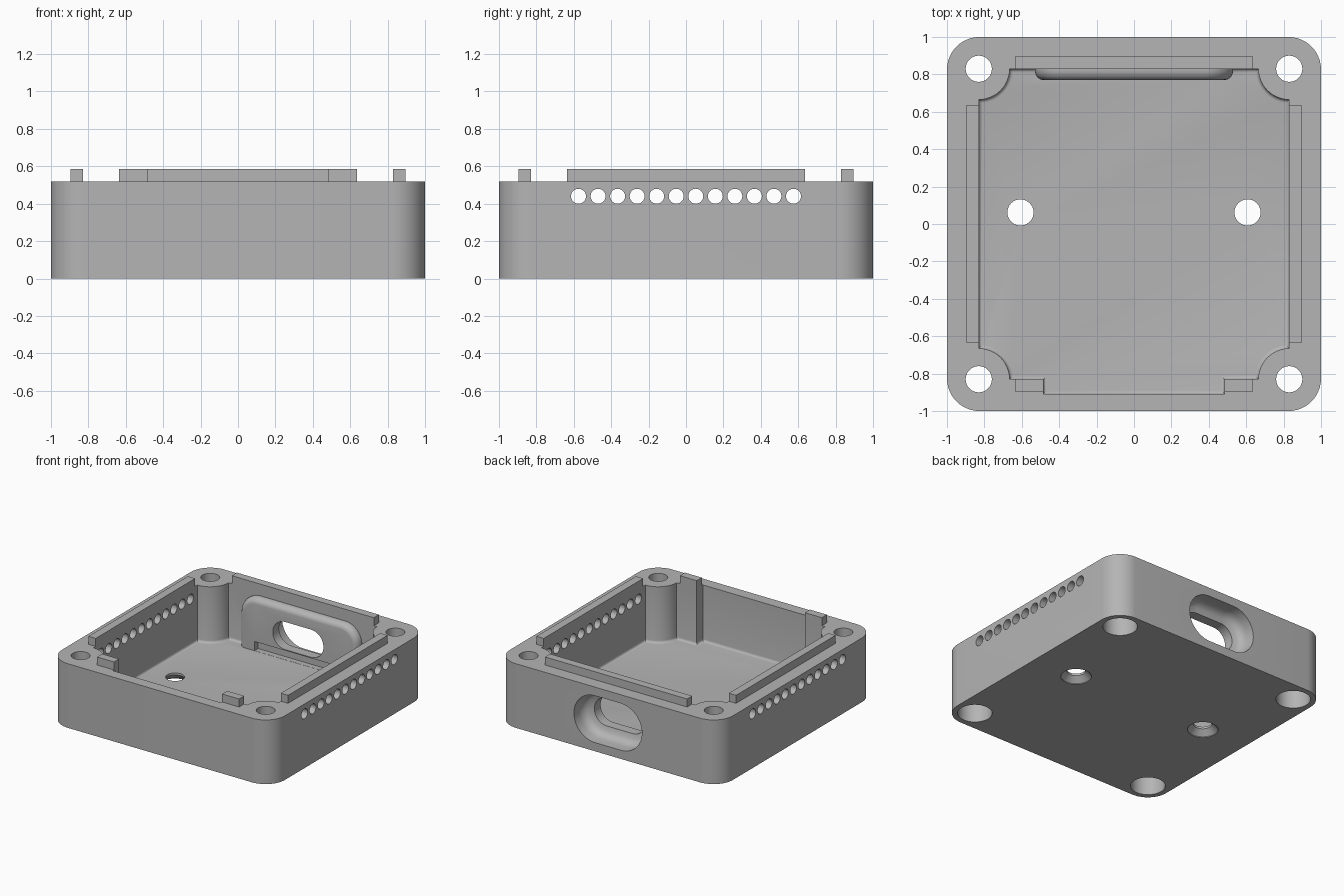
import bpy, bmesh
from math import sin, cos, pi

cube = bpy.data.objects.get("Cube")
if cube:
    bpy.data.objects.remove(cube, do_unlink=True)

grey = bpy.data.materials.new("plain grey")
grey.use_nodes = True
grey.diffuse_color = (0.46, 0.46, 0.46, 1)
grey.node_tree.nodes["Principled BSDF"].inputs["Base Color"].default_value = (0.46, 0.46, 0.46, 1)

# Main sizes
TOP, FLOOR, RIM = 0.52, 0.065, 0.585
IN, SCREW, POST = 0.83, 0.83, 0.165
SLOT_Z = 0.26


def loft(name, rings, bevel=0):
    """Closed solid through matching rings of points."""
    bm = bmesh.new()
    loops = [[bm.verts.new(p) for p in ring] for ring in rings]
    n = len(loops[0])
    for a, b in zip(loops, loops[1:]):
        for i in range(n):
            j = (i + 1) % n
            bm.faces.new((a[i], a[j], b[j], b[i]))
    first = bm.faces.new(loops[0])
    bm.faces.new(loops[-1])
    bmesh.ops.recalc_face_normals(bm, faces=bm.faces)
    if bevel:
        bmesh.ops.bevel(bm, geom=list(first.edges), offset=bevel, segments=4,
                        profile=0.5, affect='EDGES')
    mesh = bpy.data.meshes.new(name)
    bm.to_mesh(mesh)
    bm.free()
    mesh.materials.append(grey)
    ob = bpy.data.objects.new(name, mesh)
    bpy.context.collection.objects.link(ob)
    return ob


def arc(cx, cy, r, start, end, n=12):
    return [(cx + r * cos(start + (end - start) * i / n),
             cy + r * sin(start + (end - start) * i / n)) for i in range(n + 1)]


def circle(cx, cy, r, n=40):
    return arc(cx, cy, r, 0, 2 * pi, n)[:-1]


def rounded(hx, y0, y1, r):
    """Rounded rectangle, symmetric in the first axis."""
    return (arc(hx - r, y1 - r, r, 0, pi / 2) + arc(r - hx, y1 - r, r, pi / 2, pi)
            + arc(r - hx, y0 + r, r, pi, 1.5 * pi) + arc(hx - r, y0 + r, r, 1.5 * pi, 2 * pi))


def at_z(pts, z):
    return [(x, y, z) for x, y in pts]


def at_y(pts, y):
    return [(x, y, z) for x, z in pts]


def box(name, x0, x1, y0, y1, z0, z1):
    pts = [(x0, y0), (x1, y0), (x1, y1), (x0, y1)]
    return loft(name, [at_z(pts, z0), at_z(pts, z1)])


def combine(target, tool, operation):
    mod = target.modifiers.new("combine", 'BOOLEAN')
    mod.operation = operation
    mod.solver = 'EXACT'
    mod.object = tool
    bpy.context.view_layer.update()
    deps = bpy.context.evaluated_depsgraph_get()
    mesh = bpy.data.meshes.new_from_object(target.evaluated_get(deps))
    target.modifiers.clear()
    target.data = mesh
    bpy.data.objects.remove(tool, do_unlink=True)


# Outer block
outline = rounded(1, -1, 1, 0.175)
body = loft("case_body", [at_z(outline, 0), at_z(outline, TOP)])

# Cavity with rounded screw posts in the corners and a thinner front wall
cavity = []
for sx, sy, start in ((1, 1, 1.5 * pi), (-1, 1, 2 * pi), (-1, -1, pi / 2), (1, -1, pi)):
    if (sx, sy) == (1, -1):
        cavity += [(-0.485, -IN), (-0.485, -0.91), (0.485, -0.91), (0.485, -IN)]
    cavity += arc(sx * SCREW, sy * SCREW, POST, start, start - pi / 2)
combine(body, loft("cavity_cutter", [at_z(cavity, FLOOR), at_z(cavity, 0.7)], 0.02), 'DIFFERENCE')

# Raised pad on the inside of the back wall, with a notch along its foot
pad = []
for y, inset in ((0.9, 0), (0.815, 0), (0.795, 0.006), (0.78, 0.018), (0.772, 0.032), (0.77, 0.045)):
    r = 0.15 - inset
    hx, zt = 0.53 - inset, 0.49 - inset
    pts = (arc(hx - r, zt - r, r, 0, pi / 2) + arc(r - hx, zt - r, r, pi / 2, pi)
           + [(-hx, 0.03), (hx, 0.03)])
    pad.append(at_y(pts, y))
combine(body, loft("port_pad", pad), 'UNION')
combine(body, box("notch_cutter", -0.39, 0.39, 0.7, 0.815, 0.066, 0.14), 'DIFFERENCE')

# Port: dished stadium pocket from the back, then a smaller through slot
port = []
for y, r in ((1.05, 0.19), (0.93, 0.19), (0.9, 0.185), (0.875, 0.17), (0.86, 0.15),
             (0.85, 0.112), (0.7, 0.112)):
    port.append(at_y(rounded(0.115 + r, SLOT_Z - r, SLOT_Z + r, r * 0.999), y))
combine(body, loft("port_cutter", port), 'DIFFERENCE')

# Corner screw holes, counterbored from below
for sx in (-1, 1):
    for sy in (-1, 1):
        rings = [at_z(circle(sx * SCREW, sy * SCREW, r), z)
                 for z, r in ((-0.1, 0.127), (0.25, 0.127), (0.25, 0.07), (0.7, 0.07))]
        combine(body, loft("screw_cutter", rings), 'DIFFERENCE')

# Countersunk mounting holes in the floor
for sx in (-1, 1):
    rings = [at_z(circle(sx * 0.607, 0.062, r), z)
             for z, r in ((-0.02, 0.113), (0.005, 0.113), (0.048, 0.07), (0.2, 0.07))]
    combine(body, loft("mount_cutter", rings), 'DIFFERENCE')

# Row of vent holes through both side walls
for i in range(12):
    pts = circle((i - 5.5) * 0.1045, 0.44, 0.04, 24)
    rings = [[(x, y, z) for y, z in pts] for x in (-1.1, 1.1)]
    combine(body, loft("vent_cutter", rings), 'DIFFERENCE')

# Locating rails on the rim
LIP, END = 0.895, 0.637
parts = [body,
         box("left_rail", IN, LIP, -END, END, TOP, RIM),
         box("right_rail", -LIP, -IN, -END, END, TOP, RIM),
         box("back_rail", -END, END, IN, LIP, TOP, RIM),
         box("front_left_tab", 0.485, END, -LIP, -IN, TOP, RIM),
         box("front_right_tab", -END, -0.485, -LIP, -IN, TOP, RIM)]

bpy.ops.object.select_all(action='DESELECT')
body.select_set(True)
bpy.context.view_layer.objects.active = body
bpy.ops.object.shade_smooth_by_angle(angle=0.6)
